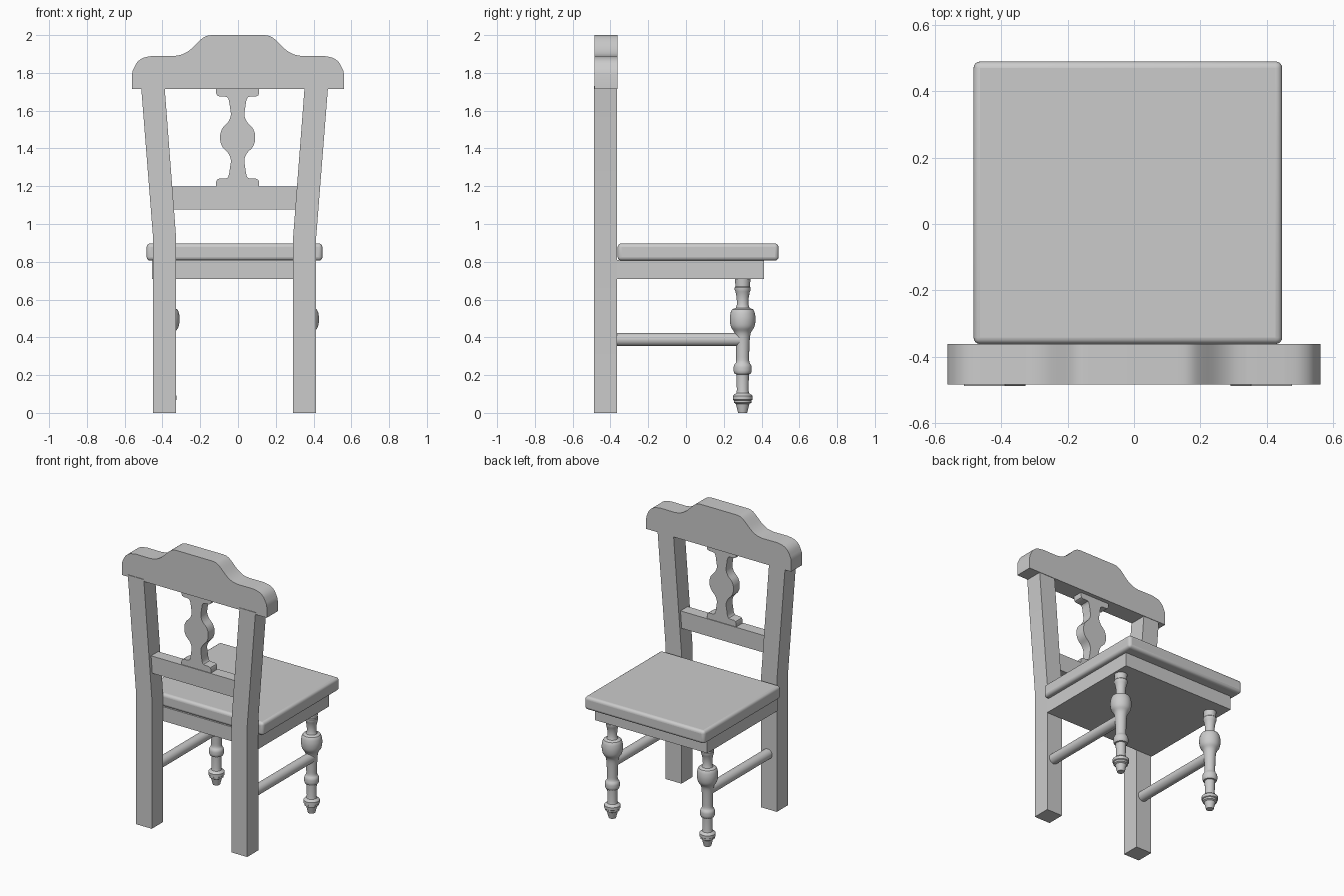
import bpy, bmesh, math

if "Cube" in bpy.data.objects:
    bpy.data.objects.remove(bpy.data.objects["Cube"])

def finish(bm, name, angle=35):
    bmesh.ops.recalc_face_normals(bm, faces=bm.faces)
    me = bpy.data.meshes.new(name)
    bm.to_mesh(me)
    bm.free()
    ob = bpy.data.objects.new(name, me)
    bpy.context.collection.objects.link(ob)
    bpy.ops.object.select_all(action='DESELECT')
    ob.select_set(True)
    bpy.context.view_layer.objects.active = ob
    bpy.ops.object.shade_smooth_by_angle(angle=math.radians(angle))
    return ob

def slab(name, outline, y0, y1):
    """Extrude an x-z outline from y0 to y1."""
    bm = bmesh.new()
    face = bm.faces.new([bm.verts.new((x, y0, z)) for x, z in outline])
    ext = bmesh.ops.extrude_face_region(bm, geom=[face])['geom']
    bmesh.ops.translate(bm, vec=(0, y1 - y0, 0),
                        verts=[g for g in ext if isinstance(g, bmesh.types.BMVert)])
    return finish(bm, name)

def box(name, x0, x1, y0, y1, z0, z1):
    return slab(name, [(x0, z0), (x1, z0), (x1, z1), (x0, z1)], y0, y1)

def smooth(pts, n=5):
    """Catmull-Rom curve through the points."""
    p = [pts[0]] + pts + [pts[-1]]
    out = []
    for a, b, c, d in zip(p, p[1:], p[2:], p[3:]):
        for i in range(n):
            t = i / n
            out.append(tuple(0.5 * (2*q + (r - o)*t + (2*o - 5*q + 4*r - s)*t*t
                             + (3*q - o - 3*r + s)*t**3)
                             for o, q, r, s in zip(a, b, c, d)))
    return out + [pts[-1]]

def lathe(name, profile, x, y, n=32):
    """Revolve (radius, z) points around a vertical axis."""
    bm = bmesh.new()
    rings = [[bm.verts.new((x + r*math.cos(k*math.tau/n), y + r*math.sin(k*math.tau/n), z))
              for k in range(n)] for r, z in profile]
    for a, b in zip(rings, rings[1:]):
        for k in range(n):
            bm.faces.new((a[k], a[(k+1) % n], b[(k+1) % n], b[k]))
    bm.faces.new(rings[0])
    bm.faces.new(rings[-1])
    return finish(bm, name)

# Seat and the solid apron under it
seat = box("seat", -0.484, 0.447, -0.362, 0.49, 0.806, 0.897)
bev = seat.modifiers.new("rounded_edges", 'BEVEL')
bev.width, bev.segments = 0.02, 4
box("apron", -0.454, 0.414, -0.366, 0.414, 0.71, 0.81)

# Back posts, straight below the seat and splayed above it
CX = -0.018
for side, s in (("left", -1), ("right", 1)):
    pts = [(0.309, 0), (0.431, 0), (0.431, 0.92), (0.495, 1.73), (0.371, 1.73), (0.309, 0.92)]
    slab(side + "_back_post", [(CX + s*x, z) for x, z in pts], -0.488, -0.365)

# Crest rail with shoulders and a raised centre
half = [(0.562, 1.715), (0.562, 1.79)]
half += smooth([(0.558, 1.81), (0.535, 1.855), (0.5, 1.88), (0.45, 1.89)], 4)
half += smooth([(0.34, 1.889), (0.295, 1.898), (0.25, 1.925), (0.195, 1.978),
                (0.165, 1.996), (0.135, 2.0)], 4)
half = [(x, z) for x, z in half]
slab("crest_rail", half + [(-x, z) for x, z in reversed(half)], -0.484, -0.362)

# Lower back rail
box("lower_back_rail", -0.36, 0.325, -0.465, -0.385, 1.078, 1.198)

# Vase-shaped splat, mirrored about its mid height
low = [(0.114, 1.19), (0.114, 1.222), (0.109, 1.234), (0.097, 1.24), (0.07, 1.24)]
low += smooth([(0.056, 1.243), (0.047, 1.258), (0.040, 1.30), (0.036, 1.34),
               (0.05, 1.375), (0.078, 1.405), (0.091, 1.435), (0.092, 1.4575)], 4)
right = low + [(x, 2.915 - z) for x, z in reversed(low[:-1])]
slab("splat", [(x - 0.002, z) for x, z in right] + [(-x - 0.002, z) for x, z in reversed(right)],
     -0.46, -0.39)

# Turned front legs and side stretchers
foot = [(0.024, 0), (0.036, 0.048), (0.046, 0.054), (0.046, 0.066), (0.052, 0.07),
        (0.052, 0.09), (0.046, 0.096), (0.034, 0.104), (0.031, 0.12), (0.033, 0.204)]
ring = smooth([(0.042, 0.206), (0.047, 0.218), (0.048, 0.232), (0.046, 0.25), (0.036, 0.266)], 3)
bulb = smooth([(0.034, 0.28), (0.036, 0.36), (0.042, 0.42), (0.062, 0.455), (0.068, 0.495),
               (0.064, 0.53), (0.056, 0.548)], 4)
neck = [(0.036, 0.556), (0.03, 0.575), (0.032, 0.61), (0.038, 0.642), (0.042, 0.65),
        (0.042, 0.665), (0.038, 0.67), (0.042, 0.715)]
for side, x in (("left", -0.377), ("right", 0.361)):
    lathe(side + "_front_leg", foot + ring + bulb + neck, x, 0.30)
    bpy.ops.mesh.primitive_cylinder_add(vertices=32, radius=0.035, depth=0.69,
                                        location=(x, -0.045, 0.388), rotation=(math.pi/2, 0, 0))
    bpy.context.object.name = side + "_stretcher"
    bpy.ops.object.shade_smooth_by_angle(angle=math.radians(35))
